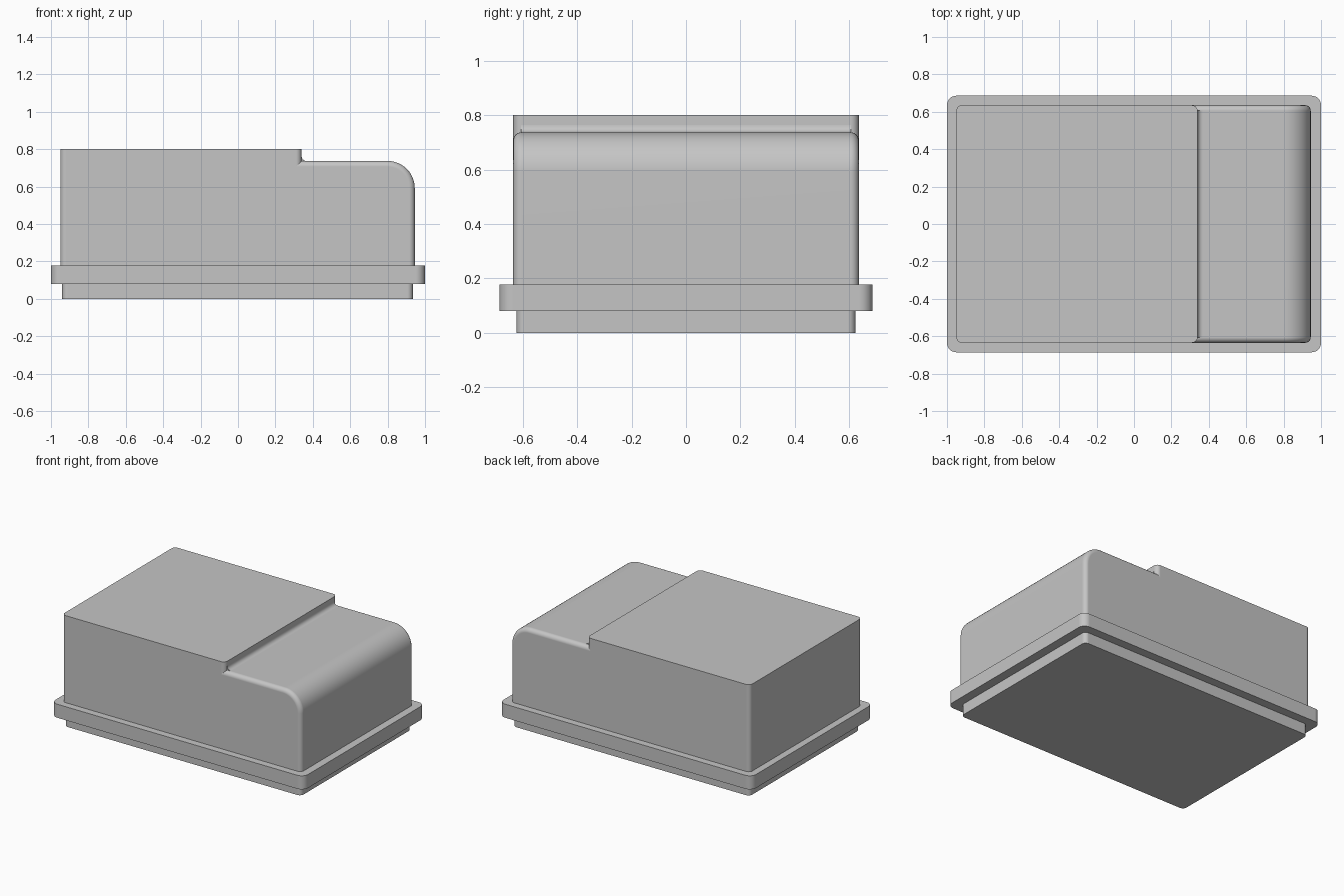
import bpy
import bmesh
from math import sin, cos, pi, radians

cube = bpy.data.objects.get("Cube")
if cube:
    bpy.data.objects.remove(cube, do_unlink=True)

GREY = (0.56, 0.56, 0.56, 1)
grey = bpy.data.materials.new("plain grey")
grey.use_nodes = True
grey.diffuse_color = GREY
grey.node_tree.nodes["Principled BSDF"].inputs["Base Color"].default_value = GREY


def arc(cx, cz, r, start, end, steps):
    """Points along an arc in the xz plane, angles in degrees."""
    angles = [radians(start + (end - start) * i / steps) for i in range(steps + 1)]
    return [(cx + r * cos(a), cz + r * sin(a)) for a in angles]


def prism(name, outline, half_depth, rounded=lambda e: False, radius=0.0):
    """Extrude an xz outline along y, then round the edges picked by a rule."""
    bm = bmesh.new()
    face = bm.faces.new([bm.verts.new((x, -half_depth, z)) for x, z in outline])
    new = bmesh.ops.extrude_face_region(bm, geom=[face])["geom"]
    bmesh.ops.translate(bm, vec=(0, 2 * half_depth, 0),
                        verts=[v for v in new if isinstance(v, bmesh.types.BMVert)])
    bmesh.ops.recalc_face_normals(bm, faces=bm.faces)
    edges = [e for e in bm.edges if rounded(e)]
    if edges:
        bmesh.ops.bevel(bm, geom=edges, offset=radius, segments=6,
                        profile=0.5, affect='EDGES', clamp_overlap=True)
    bmesh.ops.recalc_face_normals(bm, faces=bm.faces)

    mesh = bpy.data.meshes.new(name)
    bm.to_mesh(mesh)
    bm.free()
    mesh.materials.append(grey)
    obj = bpy.data.objects.new(name, mesh)
    bpy.context.collection.objects.link(obj)
    bpy.ops.object.select_all(action='DESELECT')
    obj.select_set(True)
    bpy.context.view_layer.objects.active = obj
    bpy.ops.object.shade_smooth_by_angle(angle=radians(35))
    # Keep the large flats flat beside their rounded edges
    weighted = obj.modifiers.new("flat faces", 'WEIGHTED_NORMAL')
    weighted.keep_sharp = True
    return obj


def upright(edge):
    a, b = (v.co for v in edge.verts)
    return abs(a.x - b.x) < 1e-5 and abs(a.y - b.y) < 1e-5


def slab(name, x0, x1, half_depth, z0, z1, radius):
    """Box with rounded upright corners."""
    return prism(name, [(x0, z0), (x1, z0), (x1, z1), (x0, z1)],
                 half_depth, upright, radius)


BODY_DEPTH = 0.635
STEP_X, LOW_Z, END_X = 0.34, 0.737, 0.945
FLANGE_Z = 0.177

# Foot and wide flange
slab("base_foot", -0.94, 0.935, 0.623, 0, 0.09, 0.03)
slab("flange", -1, 1, 0.686, 0.08, FLANGE_Z, 0.05)

# Tall main block
slab("raised_body", -0.95, STEP_X, BODY_DEPTH, FLANGE_Z - 0.01, 0.8, 0.03)

# Lower end block with a large rounded shoulder
inner_x, bottom = STEP_X - 0.04, FLANGE_Z - 0.01
shoulder = arc(END_X - 0.145, LOW_Z - 0.145, 0.145, 0, 90, 12)


def outer_rim(edge):
    a, b = (v.co for v in edge.verts)
    same_side = abs(a.y - b.y) < 1e-5
    hidden = max(a.z, b.z) < bottom + 1e-4 or max(a.x, b.x) < inner_x + 1e-4
    return same_side and not hidden


prism("lower_body", [(inner_x, bottom), (END_X, bottom)] + shoulder + [(inner_x, LOW_Z)],
      BODY_DEPTH, outer_rim, 0.03)

# Concave fillet at the foot of the step
R = 0.027
prism("step_fillet", [(STEP_X - 0.005, LOW_Z - 0.005), (STEP_X - 0.005, LOW_Z + R)]
      + arc(STEP_X + R, LOW_Z + R, R, 180, 270, 6) + [(STEP_X + R, LOW_Z - 0.005)],
      BODY_DEPTH - 0.028)
